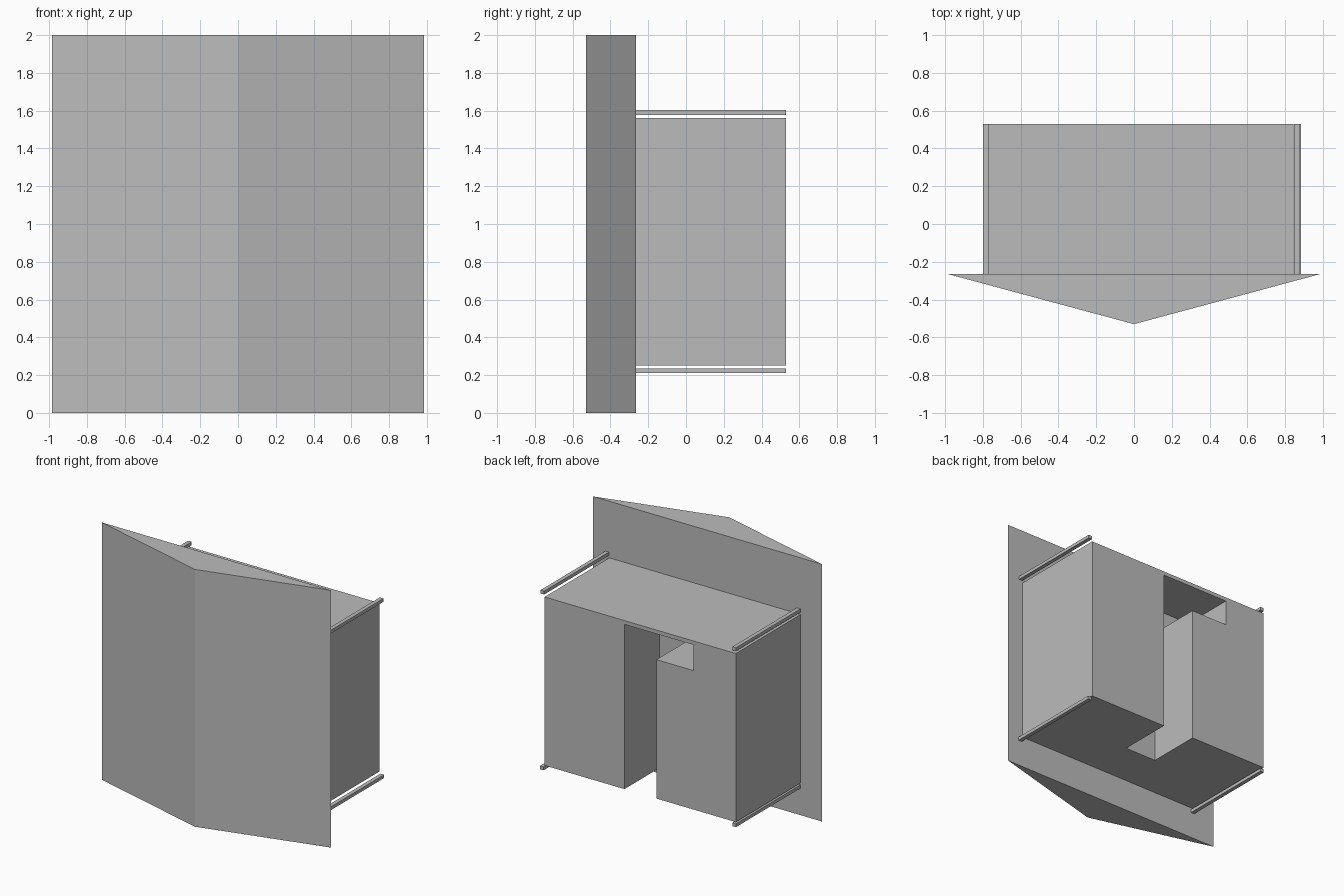
import bpy

if "Cube" in bpy.data.objects:
    bpy.data.objects.remove(bpy.data.objects["Cube"], do_unlink=True)

grey = bpy.data.materials.new("plain grey")
grey.use_nodes = True
colour = (0.5, 0.5, 0.5, 1)
grey.diffuse_color = colour
grey.node_tree.nodes["Principled BSDF"].inputs["Base Color"].default_value = colour


def prism(name, profile, place, start, end):
    """Extrude a 2D profile from start to end; place maps (u, v, depth) to xyz."""
    n = len(profile)
    verts = [place(u, v, d) for d in (start, end) for u, v in profile]
    faces = [list(range(n))[::-1], list(range(n, 2 * n))]
    faces += [(i, (i + 1) % n, (i + 1) % n + n, i + n) for i in range(n)]
    mesh = bpy.data.meshes.new(name)
    mesh.from_pydata(verts, [], faces)
    mesh.materials.append(grey)
    obj = bpy.data.objects.new(name, mesh)
    bpy.context.collection.objects.link(obj)
    return obj


def upright(u, v, d):
    return (u, v, d)


def backward(u, v, d):
    # profile listed clockwise in x-z so that faces point outward
    return (u, d, v)


def bar(name, x0, x1, z0, z1, y0, y1):
    return prism(name, [(x0, z0), (x0, z1), (x1, z1), (x1, z0)], backward, y0, y1)


FRONT, MID, BACK = -0.265, 0.10, 0.53

# Wedge-shaped front panel
prism("front_panel", [(-0.985, FRONT), (0, -0.53), (0.985, FRONT)], upright, 0, 2)

# Main box with a slot and side notch open to the back
body = bar("body", -0.80, 0.845, 0.25, 1.56, FRONT, BACK)
slot = [(0.158, 0.1), (-0.117, 0.1), (-0.117, 1.33),
        (-0.437, 1.33), (-0.437, 1.53), (0.158, 1.53)]
cutter = prism("slot_cutter", slot, backward, MID, BACK + 0.1)
cutter.hide_render = True
cut = body.modifiers.new("slot", "BOOLEAN")
cut.operation = "DIFFERENCE"
cut.solver = "EXACT"
cut.object = cutter
bpy.context.view_layer.objects.active = body
bpy.ops.object.modifier_apply(modifier=cut.name)
bpy.data.objects.remove(cutter, do_unlink=True)

# Four thin rails along the box edges
for level, z0, left_x in (("upper", 1.578, 0.848), ("lower", 0.21, 0.854)):
    for side, x0 in (("left", left_x), ("right", -0.80)):
        bar(f"{level}_{side}_rail", x0, x0 + 0.031, z0, z0 + 0.026, FRONT, BACK)
